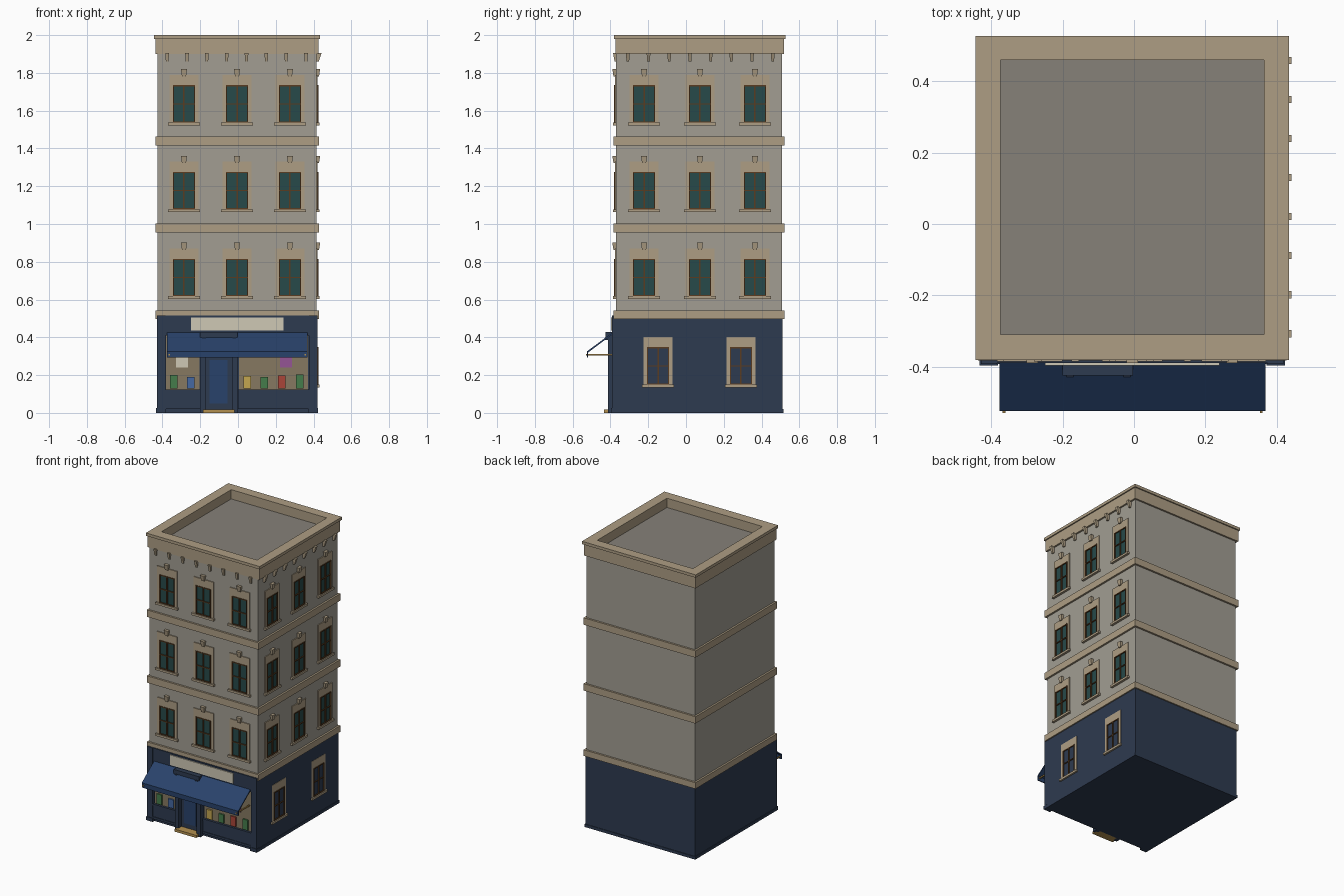
import bpy, bmesh

if "Cube" in bpy.data.objects:
    bpy.data.objects.remove(bpy.data.objects["Cube"])

MATS = {
    "wall": (.36, .34, .29), "trim": (.42, .34, .23), "navy": (.027, .043, .08),
    "awning": (.022, .055, .147), "glass": (.02, .068, .068), "wood": (.10, .045, .015),
    "roof": (.24, .22, .19), "cream": (.62, .58, .46), "interior": (.24, .19, .12),
    "gold": (.45, .28, .08), "green": (.06, .2, .07), "blue": (.06, .14, .36),
    "red": (.4, .06, .04), "yellow": (.55, .38, .08), "purple": (.3, .09, .3),
}
mats = {}
for k, c in MATS.items():
    mats[k] = bpy.data.materials.new(k)
    mats[k].diffuse_color = (*c, 1)

parts = {}


def prism(name, mat, bottom, top):
    """Add a closed prism between two matching loops of points."""
    bm = parts.setdefault(name, (bmesh.new(), mat))[0]
    a = [bm.verts.new(p) for p in bottom]
    b = [bm.verts.new(p) for p in top]
    n = len(a)
    bm.faces.new(a[::-1])
    bm.faces.new(b)
    for i in range(n):
        j = (i + 1) % n
        bm.faces.new((a[i], a[j], b[j], b[i]))


def box(name, mat, x0, x1, y0, y1, z0, z1):
    q = [(x0, y0), (x1, y0), (x1, y1), (x0, y1)]
    prism(name, mat, [(x, y, z0) for x, y in q], [(x, y, z1) for x, y in q])


X0, X1, Y0, Y1 = -.425, .415, -.37, .508


def slab(name, mat, grow, z0, z1):
    box(name, mat, X0 - grow, X1 + grow, Y0 - grow, Y1 + grow, z0, z1)


def place(side, u, d, z):
    """u along the wall, d outwards from the wall."""
    return (u, Y0 - d, z) if side == "front" else (X1 + d, u, z)


def wall_box(name, mat, side, u0, u1, d0, d1, z0, z1):
    a, b = place(side, u0, d0, z0), place(side, u1, d1, z1)
    lo, hi = [min(p) for p in zip(a, b)], [max(p) for p in zip(a, b)]
    box(name, mat, lo[0], hi[0], lo[1], hi[1], lo[2], hi[2])


def wedge(name, mat, side, u, w0, w1, d0, d1, z0, z1):
    """Block that tapers from (w0, d0) at z0 to (w1, d1) at z1."""
    def ring(w, d, z):
        return [place(side, u + s * w / 2, e, z) for s, e in ((-1, d), (1, d), (1, -.005), (-1, -.005))]
    prism(name, mat, ring(w0, d0, z0), ring(w1, d1, z1))


def window(side, u, z, keystone=True):
    def wb(name, mat, a, b, d, z0, z1):
        wall_box(name, mat, side, u + a, u + b, -.005, d, z + z0, z + z1)
    # stone surround
    wb("window_surrounds", "trim", -.077, -.058, .006, .015, .268)
    wb("window_surrounds", "trim", .058, .077, .006, .015, .268)
    wb("window_surrounds", "trim", -.058, .058, .006, .213, .268)
    wb("window_sills", "trim", -.085, .085, .016, 0, .015)
    # glass with wooden sash and glazing bars
    wb("window_glass", "glass", -.058, .058, .003, .015, .213)
    for s in (-1, 1):
        wb("window_sashes", "wood", s * .055 - .003, s * .055 + .003, .011, .015, .213)
    for h in (.018, .114, .21):
        wb("window_sashes", "wood", -.052, .052, .010, h - .003, h + .003)
    wb("window_sashes", "wood", -.004, .004, .0105, .015, .213)
    if keystone:
        wedge("keystones", "trim", side, u, .022, .032, .014, .02, z + .26, z + .298)


# main masses
slab("upper_walls", "wall", 0, .5, 1.9)
slab("ground_floor_walls", "navy", .004, .02, .5)
slab("plinth", "navy", .008, 0, .02)
for z0, z1 in ((.498, .541), (.955, 1.003), (1.416, 1.464)):
    slab("floor_bands", "trim", .013, z0, z1)

# parapet ring with lip, around a sunken roof
slab("roof_deck", "roof", -.03, 1.9, 1.935)
IX0, IX1, IY0, IY1 = -.375, .365, -.31, .46
for g, z0, z1 in ((.012, 1.9, 1.98), (.02, 1.98, 2.0)):
    a, b, c, d = X0 - g, X1 + g, Y0 - g + .008, Y1 + g
    box("parapet", "trim", a, b, c, IY0, z0, z1)
    box("parapet", "trim", a, b, IY1, d, z0, z1)
    box("parapet", "trim", a, IX0, IY0, IY1, z0, z1)
    box("parapet", "trim", IX1, b, IY0, IY1, z0, z1)

# cornice brackets
for i in range(8):
    wedge("cornice_brackets", "trim", "front", -.375 + i * .105, .014, .02, .008, .016, 1.86, 1.905)
    wedge("cornice_brackets", "trim", "right", -.308 + i * .1096, .014, .02, .012, .027, 1.86, 1.905)

# windows
for z in (.603, 1.063, 1.522):
    for u in (-.286, -.005, .275):
        window("front", u, z)
    for u in (-.222, .074, .365):
        window("right", u, z)
for u in (-.148, .291):
    window("right", u, .135, False)

# shopfront frame
F = -.393
for a, b in ((-.43, -.385), (.375, .42)):
    box("shop_pilasters", "navy", a, b, F, Y0, 0, .515)
    box("shop_pilasters", "navy", a - .003, b + .003, F - .004, Y0, 0, .025)
box("shop_fascia", "navy", -.385, .375, F + .003, Y0, .41, .515)
box("sign_board", "cream", -.25, .24, F - .004, Y0, .435, .505)
for a, b in ((-.385, -.2), (0, .375)):
    box("stall_risers", "navy", a, b, F + .004, Y0, .02, .12)
    box("stall_risers", "navy", a, b, F, Y0, .112, .124)
    box("stall_risers", "navy", a, b, F, Y0, .02, .035)
    box("display_backs", "interior", a + .005, b - .005, -.377, Y0, .124, .41)

# goods and posters in the display windows
for x, c, h in ((-.34, "green", .07), (-.25, "blue", .06), (.048, "yellow", .065),
                (.14, "green", .06), (.232, "red", .068), (.326, "green", .072)):
    box("display_goods_" + c, c, x - .02, x + .02, -.387, -.375, .13, .13 + h)
box("poster_left", "cream", -.328, -.265, -.38, -.375, .24, .34)
box("poster_right", "purple", .222, .287, -.38, -.375, .24, .34)

# door, surround and step
box("door", "navy", -.172, -.033, -.38, Y0, .02, .40)
box("door_panel", "awning", -.15, -.055, -.383, Y0, .05, .28)
for a, b in ((-.2, -.172), (-.033, -.003)):
    box("door_pilasters", "navy", a, b, -.412, Y0, 0, .40)
box("door_lintel", "navy", -.2, -.003, -.425, Y0, .395, .428)
for x in (-.18, -.02):
    box("door_lintel", "navy", x - .01, x + .01, -.43, Y0, .385, .40)
box("door_step", "gold", -.185, -.018, -.435, Y0, 0, .018)

# awning: sloping sheet with valance, open sides, support arms
prof = [(-.39, .425), (-.525, .325), (-.525, .292), (-.518, .292), (-.518, .32), (-.39, .415)]
prism("awning", "awning", [(-.377, y, z) for y, z in prof], [(.369, y, z) for y, z in prof])
for x in (-.365, .357):
    box("awning_arms", "gold", x - .004, x + .004, -.53, -.385, .305, .313)

# turn collected geometry into objects
for name, (bm, mat) in parts.items():
    bmesh.ops.recalc_face_normals(bm, faces=bm.faces)
    me = bpy.data.meshes.new(name)
    bm.to_mesh(me)
    bm.free()
    me.materials.append(mats[mat])
    bpy.context.collection.objects.link(bpy.data.objects.new(name, me))

for m in bpy.data.materials:
    if m.users and not m.is_grease_pencil:
        m.use_nodes = True
        m.node_tree.nodes["Principled BSDF"].inputs["Base Color"].default_value = m.diffuse_color
